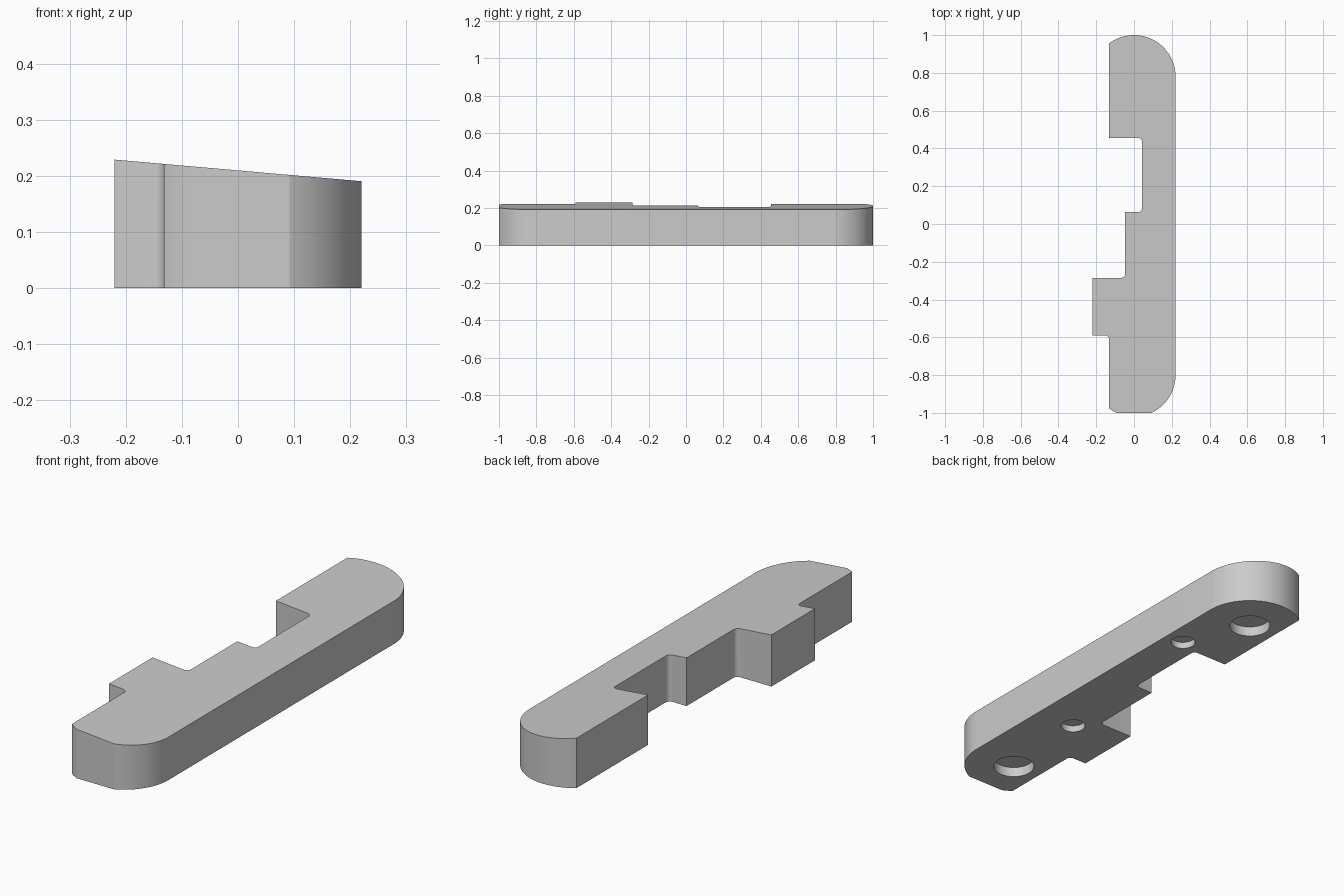
import bpy
import bmesh
from math import asin, acos, cos, sin, pi
from mathutils import Vector

cube = bpy.data.objects.get("Cube")
if cube:
    bpy.data.objects.remove(cube, do_unlink=True)

grey = bpy.data.materials.new("plain grey")
grey.use_nodes = True
colour = (0.6, 0.6, 0.6, 1)
grey.diffuse_color = colour
grey.node_tree.nodes["Principled BSDF"].inputs["Base Color"].default_value = colour

R = 0.22          # end radius and half width
BACK, FRONT = 0.78, -0.8   # end arc centres
EDGE, TAB, STEP, NOTCH = -0.132, -0.22, -0.047, 0.042


def arc(cx, cy, r, start, end, steps):
    return [(cx + r * cos(start + (end - start) * i / steps),
             cy + r * sin(start + (end - start) * i / steps))
            for i in range(steps + 1)]


def inner_corner(x, y, sx, sy, first_along_x, r=0.02):
    """Fillet of an inside corner; sx, sy point towards the open space."""
    cx, cy = x + sx * r, y + sy * r
    pts = [(cx - sx * r * sin(t), cy - sy * r * cos(t))
           for t in (i * pi / 12 for i in range(7))]
    return pts if first_along_x else pts[::-1]


# Outline, counter-clockwise from the clipped front end
outline = arc(0, FRONT, R, -asin(0.2 / R), 0, 20)
outline += arc(0, BACK, R, 0, acos(EDGE / R), 40)
outline += [(EDGE, 0.455)]
outline += inner_corner(NOTCH, 0.455, -1, -1, True)
outline += inner_corner(NOTCH, 0.063, -1, 1, False)
outline += [(STEP, 0.063)]
outline += inner_corner(STEP, -0.285, -1, 1, False)
outline += [(TAB, -0.285), (TAB, -0.59)]
outline += inner_corner(EDGE, -0.59, -1, -1, True)
outline += arc(0, FRONT, R, pi + acos(-EDGE / R), pi + asin(0.2 / R), 5)

# Bar with a top that slopes down towards +x
bm = bmesh.new()
base = bm.faces.new([bm.verts.new((x, y, 0)) for x, y in outline])
top = bmesh.ops.extrude_face_region(bm, geom=[base])["geom"]
for v in (g for g in top if isinstance(g, bmesh.types.BMVert)):
    v.co.z = 0.21 - 0.0875 * v.co.x
bmesh.ops.recalc_face_normals(bm, faces=bm.faces)
mesh = bpy.data.meshes.new("bar")
bm.to_mesh(mesh)
bm.free()
bar = bpy.data.objects.new("bar", mesh)
bpy.context.collection.objects.link(bar)
mesh.materials.append(grey)
bpy.context.view_layer.objects.active = bar

# Blind round sockets in the underside
sockets = [(0, BACK, 0.087, 0.045), (0.13, 0.485, 0.052, 0.03),
           (0.03, -0.375, 0.052, 0.03), (0, -0.81, 0.087, 0.045)]
for x, y, r, depth in sockets:
    bpy.ops.mesh.primitive_cylinder_add(vertices=48, radius=r, depth=2 * depth,
                                        location=(x, y, 0))
    cutter = bpy.context.object
    cutter.name = "socket_cutter"
    cutter.hide_render = True
    cutter.data.materials.append(grey)
    cut = bar.modifiers.new("socket", 'BOOLEAN')
    cut.operation = 'DIFFERENCE'
    cut.solver = 'EXACT'
    cut.object = cutter
    bpy.context.view_layer.objects.active = bar
    bpy.ops.object.modifier_apply(modifier=cut.name)
    bpy.data.objects.remove(cutter, do_unlink=True)

bpy.ops.object.select_all(action='DESELECT')
bar.select_set(True)
bpy.context.view_layer.objects.active = bar
bpy.ops.object.shade_smooth_by_angle(angle=pi / 7)
